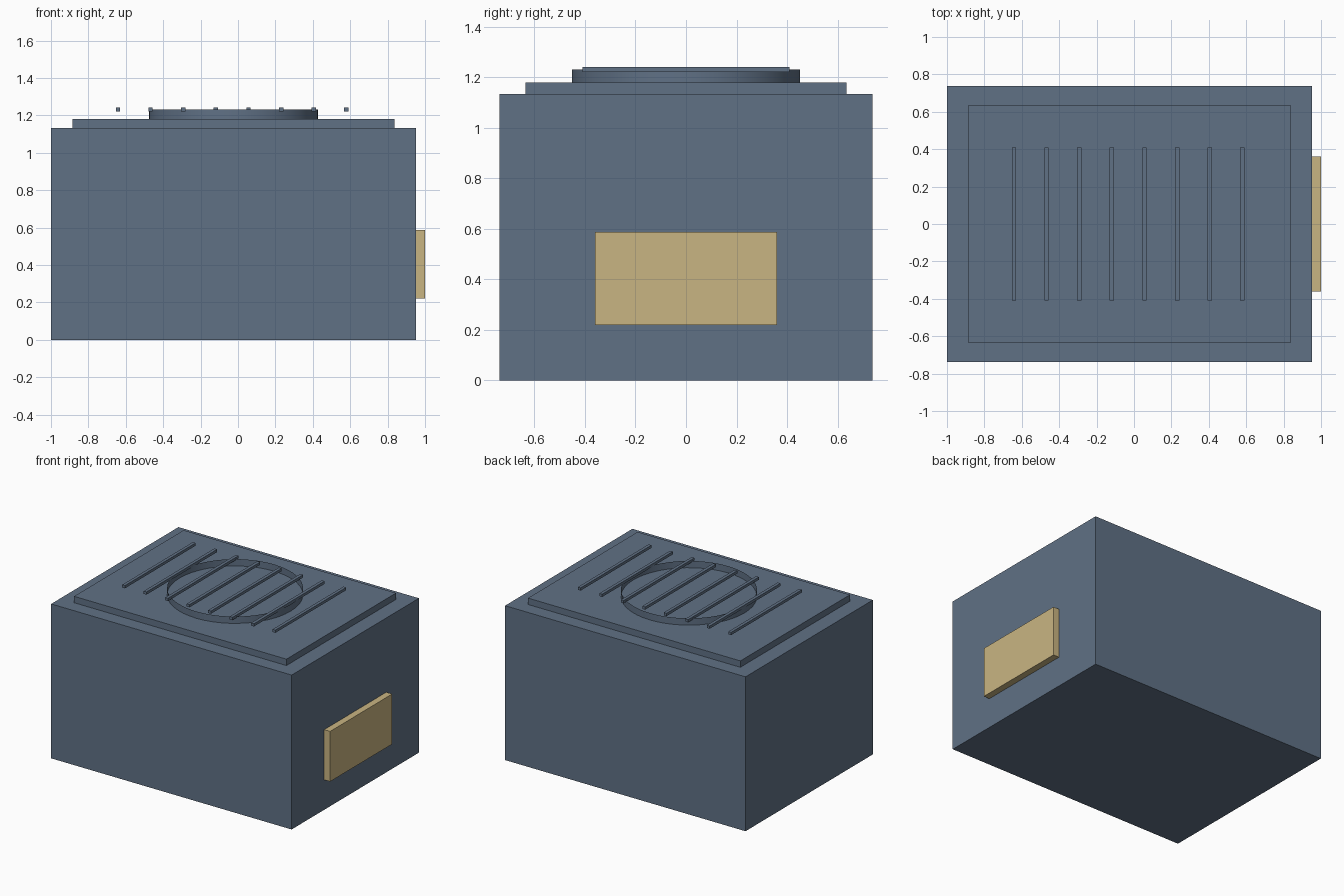
import bpy
import bmesh
from mathutils import Matrix, Vector

cube = bpy.data.objects.get("Cube")
if cube:
    bpy.data.objects.remove(cube, do_unlink=True)


def make_material(name, rgb):
    mat = bpy.data.materials.new(name)
    mat.use_nodes = True
    mat.diffuse_color = (*rgb, 1)
    mat.node_tree.nodes["Principled BSDF"].inputs["Base Color"].default_value = (*rgb, 1)
    return mat


def add_object(name, bm, mat):
    mesh = bpy.data.meshes.new(name)
    bm.to_mesh(mesh)
    bm.free()
    mesh.materials.append(mat)
    obj = bpy.data.objects.new(name, mesh)
    bpy.context.collection.objects.link(obj)
    return obj


def box(name, low, high, mat):
    low, high = Vector(low), Vector(high)
    bm = bmesh.new()
    bmesh.ops.create_cube(bm, size=1, matrix=Matrix.Translation((low + high) / 2)
                          @ Matrix.Diagonal((*(high - low), 1)))
    return add_object(name, bm, mat)


blue = make_material("slate_blue", (0.117, 0.165, 0.235))
tan = make_material("tan", (0.584, 0.462, 0.223))

centre_x = -0.024

# Cabinet, raised lid and side access panel
box("cabinet", (-1, -0.738, 0), (0.952, 0.738, 1.133), blue)
box("lid", (centre_x - 0.862, -0.635, 1.133), (centre_x + 0.862, 0.635, 1.18), blue)
box("access_panel", (0.952, -0.36, 0.22), (1, 0.36, 0.588), tan)

# Thin open fan ring
bm = bmesh.new()
bmesh.ops.create_cone(bm, segments=48, radius1=0.452, radius2=0.452, depth=0.05,
                      cap_ends=False,
                      matrix=Matrix.Translation((centre_x, 0, 1.205)))
for face in bm.faces:
    face.smooth = True
add_object("fan_ring", bm, blue)

# Grille slats across the fan
for i in range(8):
    x = -0.642 + i * 0.1745
    box(f"grille_slat_{i + 1}", (x - 0.0115, -0.41, 1.221), (x + 0.0115, 0.41, 1.241), blue)
